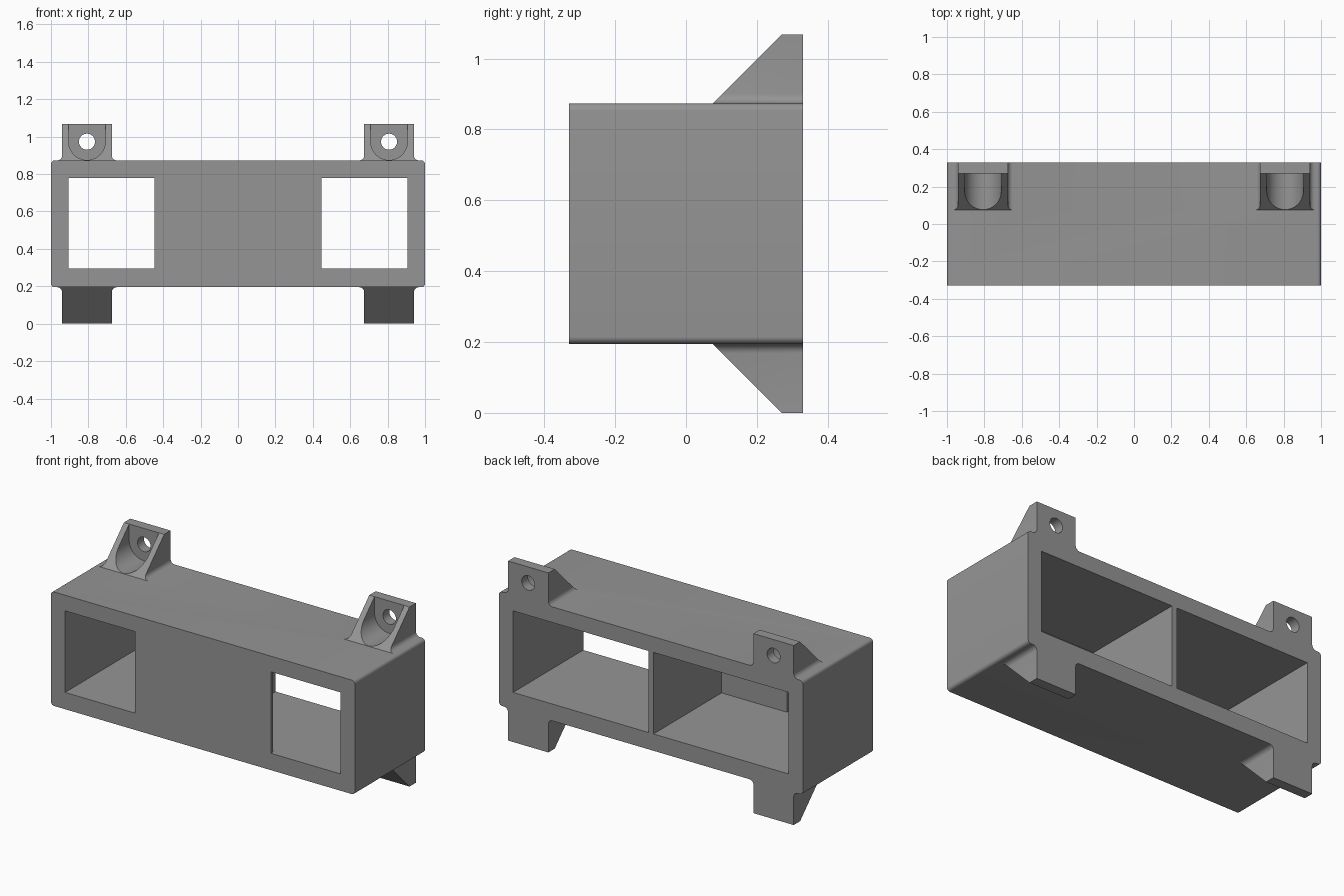
import bpy, bmesh, math
from mathutils import Vector

if "Cube" in bpy.data.objects:
    bpy.data.objects.remove(bpy.data.objects["Cube"])

X, Y = 1.0, 0.33              # half width, half depth of the housing
Z0, Z1, TOP = 0.195, 0.873, 1.068
TAB_X, TAB_W, PLATE_Y = 0.8075, 0.1325, 0.27
HOLE_Z = 0.973

grey = bpy.data.materials.new("grey plastic")
grey.diffuse_color = (0.3, 0.3, 0.3, 1)
grey.use_nodes = True
grey.node_tree.nodes["Principled BSDF"].inputs["Base Color"].default_value = grey.diffuse_color


def arc(cx, cz, r, a0, a1, n):
    """Points on an arc in the xz plane, angles in degrees."""
    return [(cx + r * math.cos(math.radians(a0 + (a1 - a0) * i / n)),
             cz + r * math.sin(math.radians(a0 + (a1 - a0) * i / n))) for i in range(n + 1)]


def prism(name, outline, y0, y1, flip=False, slope=False):
    """Extrude an xz outline along y; optionally trim to a 45 degree slope or flip in z."""
    bm = bmesh.new()
    face = bm.faces.new([bm.verts.new((x, y0, z)) for x, z in outline])
    new = bmesh.ops.extrude_face_region(bm, geom=[face])["geom"]
    bmesh.ops.translate(bm, vec=(0, y1 - y0, 0),
                        verts=[v for v in new if isinstance(v, bmesh.types.BMVert)])
    if slope:
        bmesh.ops.bisect_plane(bm, geom=bm.verts[:] + bm.edges[:] + bm.faces[:], dist=1e-6,
                               plane_co=Vector((0, PLATE_Y, TOP)),
                               plane_no=Vector((0, -1, 1)).normalized(), clear_outer=True)
        bmesh.ops.holes_fill(bm, edges=[e for e in bm.edges if e.is_boundary])
    if flip:
        for v in bm.verts:
            v.co.z = Z0 + Z1 - v.co.z
    bmesh.ops.recalc_face_normals(bm, faces=bm.faces[:])
    mesh = bpy.data.meshes.new(name)
    bm.to_mesh(mesh)
    bm.free()
    mesh.materials.append(grey)
    ob = bpy.data.objects.new(name, mesh)
    bpy.context.collection.objects.link(ob)
    return ob


def combine(target, other, operation):
    """Apply a boolean and discard the helper."""
    mod = target.modifiers.new("combine", "BOOLEAN")
    mod.operation, mod.solver, mod.object = operation, "EXACT", other
    bpy.context.view_layer.objects.active = target
    bpy.ops.object.modifier_apply(modifier=mod.name)
    bpy.data.objects.remove(other)


def rect(x0, x1, z0, z1):
    return [(x0, z0), (x1, z0), (x1, z1), (x0, z1)]


# Housing with rounded long edges
r = 0.02
outline = (arc(X - r, Z1 - r, r, 0, 90, 6) + arc(-X + r, Z1 - r, r, 90, 180, 6)
           + arc(-X + r, Z0 + r, r, 180, 270, 6) + arc(X - r, Z0 + r, r, 270, 360, 6))
housing = prism("housing", outline, -Y, Y)

# Mounting tabs: sloped lugs with filleted feet, round-bottomed pocket and screw hole
f = 0.027
for side in (-1, 1):
    c = side * TAB_X
    lug = ([(c - TAB_W - f, Z1 - 0.01)] + arc(c - TAB_W - f, Z1 + f, f, 270, 360, 6)
           + [(c - TAB_W, TOP), (c + TAB_W, TOP)]
           + arc(c + TAB_W + f, Z1 + f, f, 180, 270, 6) + [(c + TAB_W + f, Z1 - 0.01)])
    pocket = [(c - 0.098, 1.2)] + arc(c, HOLE_Z, 0.098, 180, 360, 28) + [(c + 0.098, 1.2)]
    hole = arc(c, HOLE_Z, 0.043, 0, 360, 32)[:-1]
    for flip in (False, True):
        tab = prism("mounting_tab", lug, 0.0, Y, flip, slope=True)
        combine(tab, prism("pocket_cutter", pocket, -0.1, PLATE_Y, flip), "DIFFERENCE")
        combine(tab, prism("hole_cutter", hole, 0.2, 0.5, flip), "DIFFERENCE")
        combine(housing, tab, "UNION")

# Two bays open at the back, each with a window in the thin front wall
for side in (-1, 1):
    bay = rect(side * 0.017, side * 0.907, 0.295, 0.78)
    window = rect(side * 0.447, side * 0.907, 0.295, 0.78)
    combine(housing, prism("bay_cutter", bay, -Y + 0.02, Y + 0.1), "DIFFERENCE")
    combine(housing, prism("window_cutter", window, -Y - 0.1, 0.0), "DIFFERENCE")

housing.select_set(True)
bpy.context.view_layer.objects.active = housing
bpy.ops.object.shade_smooth_by_angle(angle=math.radians(30))
